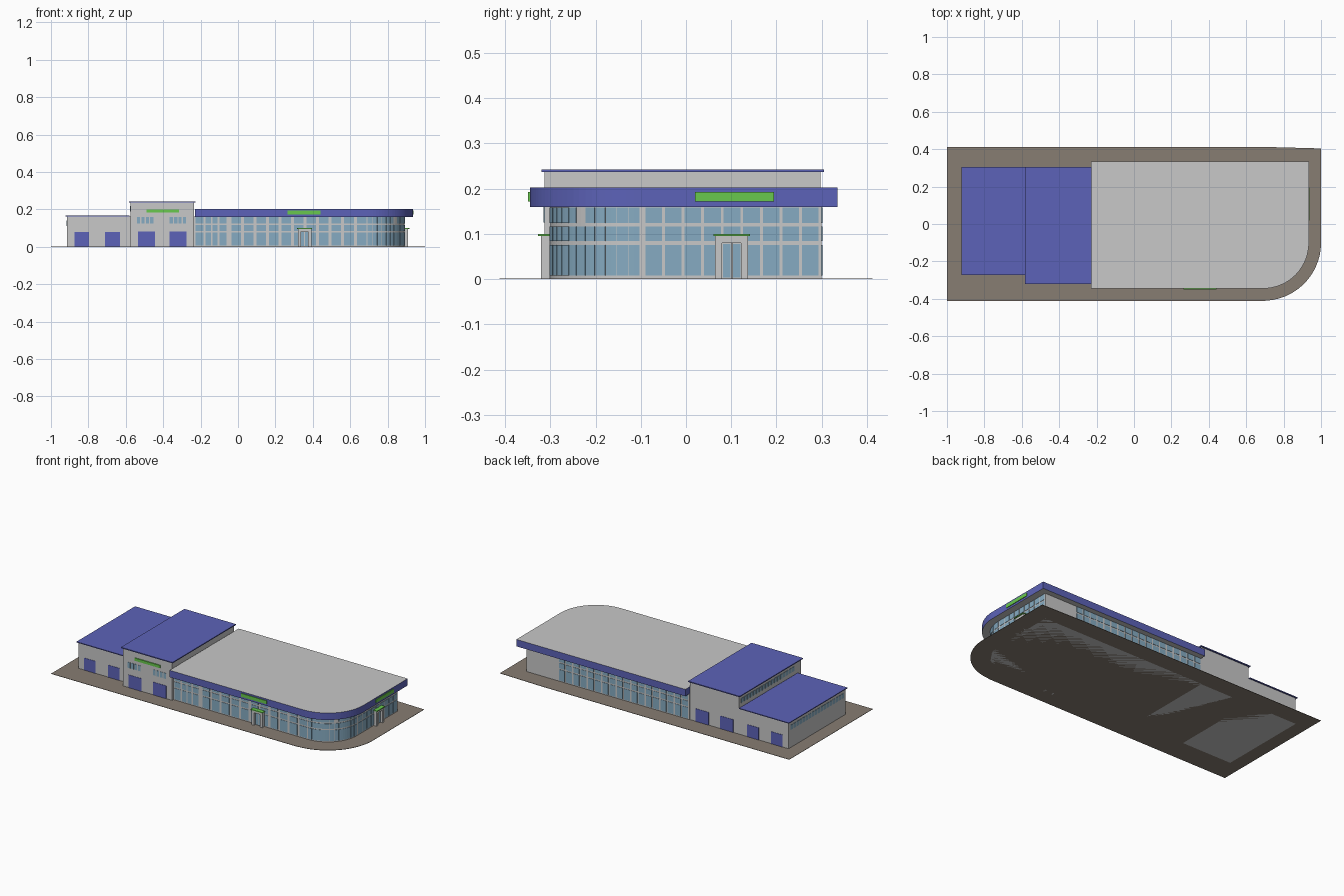
import bpy, bmesh, math

if "Cube" in bpy.data.objects:
    bpy.data.objects.remove(bpy.data.objects["Cube"])


def material(name, r, g, b):
    m = bpy.data.materials.new(name)
    m.diffuse_color = (r, g, b, 1)
    m.use_nodes = True
    m.node_tree.nodes["Principled BSDF"].inputs["Base Color"].default_value = m.diffuse_color
    return m


GREY = material("light grey", 0.58, 0.58, 0.58)
BLUE = material("blue", 0.108, 0.124, 0.48)
GREEN = material("green", 0.14, 0.58, 0.075)
GLASS = material("glass blue", 0.24, 0.41, 0.54)
PAVING = material("brown paving", 0.242, 0.205, 0.171)
CX, CY = 0.69, -0.10   # centre of the rounded corner


def prisms(name, parts, mat, side_mat=None):
    """One object from vertical prisms, each (counter-clockwise outline, z0, z1)."""
    bm = bmesh.new()
    for pts, z0, z1 in parts:
        low = [bm.verts.new((x, y, z0)) for x, y in pts]
        top = [bm.verts.new((x, y, z1)) for x, y in pts]
        bm.faces.new(low[::-1])
        bm.faces.new(top)
        n = len(pts)
        for i in range(n):
            j = (i + 1) % n
            bm.faces.new((low[i], low[j], top[j], top[i]))
    bm.normal_update()
    if side_mat:
        for f in bm.faces:
            f.material_index = 1 if abs(f.normal.z) < 0.5 else 0
    me = bpy.data.meshes.new(name)
    bm.to_mesh(me)
    bm.free()
    me.materials.append(mat)
    if side_mat:
        me.materials.append(side_mat)
    ob = bpy.data.objects.new(name, me)
    bpy.context.collection.objects.link(ob)
    return ob


def rect(x0, x1, y0, y1, z0, z1):
    return ([(x0, y0), (x1, y0), (x1, y1), (x0, y1)], z0, z1)


def arc(r, a0=-90, a1=0, n=24):
    steps = [math.radians(a0 + (a1 - a0) * i / n) for i in range(n + 1)]
    return [(CX + r * math.cos(a), CY + r * math.sin(a)) for a in steps]


def rounded(x0, y1, r):
    return [(x0, CY - r)] + arc(r) + [(CX + r, y1), (x0, y1)]


# Paved ground
paving = [(-1, -0.412), (0.69, -0.412)] + arc(0.31)[1:] + [(1, 0.404), (0.7, 0.412), (-1, 0.412)]
prisms("paving", [(paving, 0, 0.002)], PAVING)

# Workshop blocks with thin overhanging roofs
prisms("low_workshop", [rect(-0.915, -0.575, -0.265, 0.297, 0, 0.163)], GREY)
prisms("low_workshop_roof", [rect(-0.923, -0.58, -0.272, 0.305, 0.163, 0.168)], BLUE)
prisms("tall_workshop", [rect(-0.575, -0.235, -0.313, 0.297, 0, 0.237)], GREY)
prisms("tall_workshop_roof", [rect(-0.583, -0.228, -0.32, 0.305, 0.237, 0.243)], BLUE)

# Showroom body and roof with blue fascia
prisms("showroom", [(rounded(-0.235, 0.30, 0.2), 0, 0.161)], GREY)
prisms("showroom_roof", [(rounded(-0.23, 0.335, 0.245), 0.16, 0.203)], GREY, BLUE)

# Workshop garage doors, front and back
doors = []
for x0, x1, h, front in ((-0.875, -0.797, 0.078, -0.265), (-0.71, -0.63, 0.078, -0.265),
                         (-0.535, -0.445, 0.082, -0.313), (-0.365, -0.275, 0.082, -0.313)):
    doors += [rect(x0, x1, front - 0.002, front + 0.001, 0.002, h),
              rect(x0, x1, 0.296, 0.299, 0.002, h)]
prisms("garage_doors", doors, BLUE)

# Small upper windows and long high window strips on the left walls
panes = []
for start in (-0.54, -0.365):
    for i in range(4):
        x = start + i * 0.0235
        panes.append(rect(x, x + 0.017, -0.315, -0.312, 0.125, 0.16))
prisms("upper_windows", panes, GLASS)
strips = []
for i in range(18):
    y = -0.245 + i * 0.0295
    strips += [rect(-0.917, -0.914, y, y + 0.023, 0.112, 0.142),
               rect(-0.577, -0.574, y, y + 0.023, 0.19, 0.218)]
prisms("side_window_strips", strips, GLASS)

# Showroom glazing: three rows of panes
ROWS = ((0.008, 0.076), (0.084, 0.116), (0.124, 0.159))
front_spans = [(-0.228, -0.185), (-0.175, -0.145), (-0.135, -0.11), (-0.098, -0.062)]
front_spans += [(-0.035 + i * 0.067, 0.016 + i * 0.067) for i in range(11)]
back_spans = [(-0.225 + i * 0.05, -0.185 + i * 0.05) for i in range(18)]
side_spans = [(-0.09 + i * 0.0433, -0.053 + i * 0.0433) for i in range(9)]
front, back, side, curve = [], [], [], []
for z0, z1 in ROWS:
    front += [rect(a, b, -0.302, -0.299, z0, z1) for a, b in front_spans]
    back += [rect(a, b, 0.299, 0.302, z0, z1) for a, b in back_spans]
    side += [rect(0.889, 0.892, a, b, z0, z1) for a, b in side_spans]
    for i in range(12):
        if i == 6 and z0 > 0.12:
            continue   # one solid panel in the top row
        a0, a1 = -89 + i * 7.4, -89 + (i + 1) * 7.4 - 0.5
        curve.append((arc(0.202, a0, a1, 2) + arc(0.197, a0, a1, 2)[::-1], z0, z1))
prisms("front_glazing", front, GLASS)
prisms("back_glazing", back, GLASS)
prisms("right_glazing", side, GLASS)
prisms("curved_glazing", curve, GLASS)


def entrance(name, to_world):
    """Portal built as (along, out from wall) rectangles, mapped to a wall."""
    def group(label, boxes, mat):
        prisms(name + label, [rect(*to_world(*b[:4]), *b[4:]) for b in boxes], mat)
    group("_portal", [(-0.0365, -0.021, -0.002, 0.018, 0, 0.095),
                      (0.021, 0.0365, -0.002, 0.018, 0, 0.095),
                      (-0.021, 0.021, -0.002, 0.018, 0.08, 0.095),
                      (-0.021, 0.021, -0.002, 0.004, 0, 0.08),
                      (-0.002, 0.002, 0.004, 0.008, 0, 0.08)], GREY)
    group("_door_glass", [(-0.019, -0.003, 0.003, 0.006, 0.004, 0.078),
                          (0.003, 0.019, 0.003, 0.006, 0.004, 0.078)], GLASS)
    group("_canopy", [(-0.04, 0.04, -0.002, 0.024, 0.095, 0.1)], GREEN)


entrance("front_entrance", lambda a, b, o0, o1: (0.356 + a, 0.356 + b, -0.303 - o1, -0.303 - o0))
entrance("right_entrance", lambda a, b, o0, o1: (0.892 + o0, 0.892 + o1, 0.101 + a, 0.101 + b))

# Plain green sign panels
prisms("sign_panels", [rect(0.265, 0.44, -0.349, -0.344, 0.172, 0.193),
                       rect(0.934, 0.939, 0.02, 0.195, 0.172, 0.193),
                       rect(-0.49, -0.315, -0.319, -0.312, 0.183, 0.2)], GREEN)
